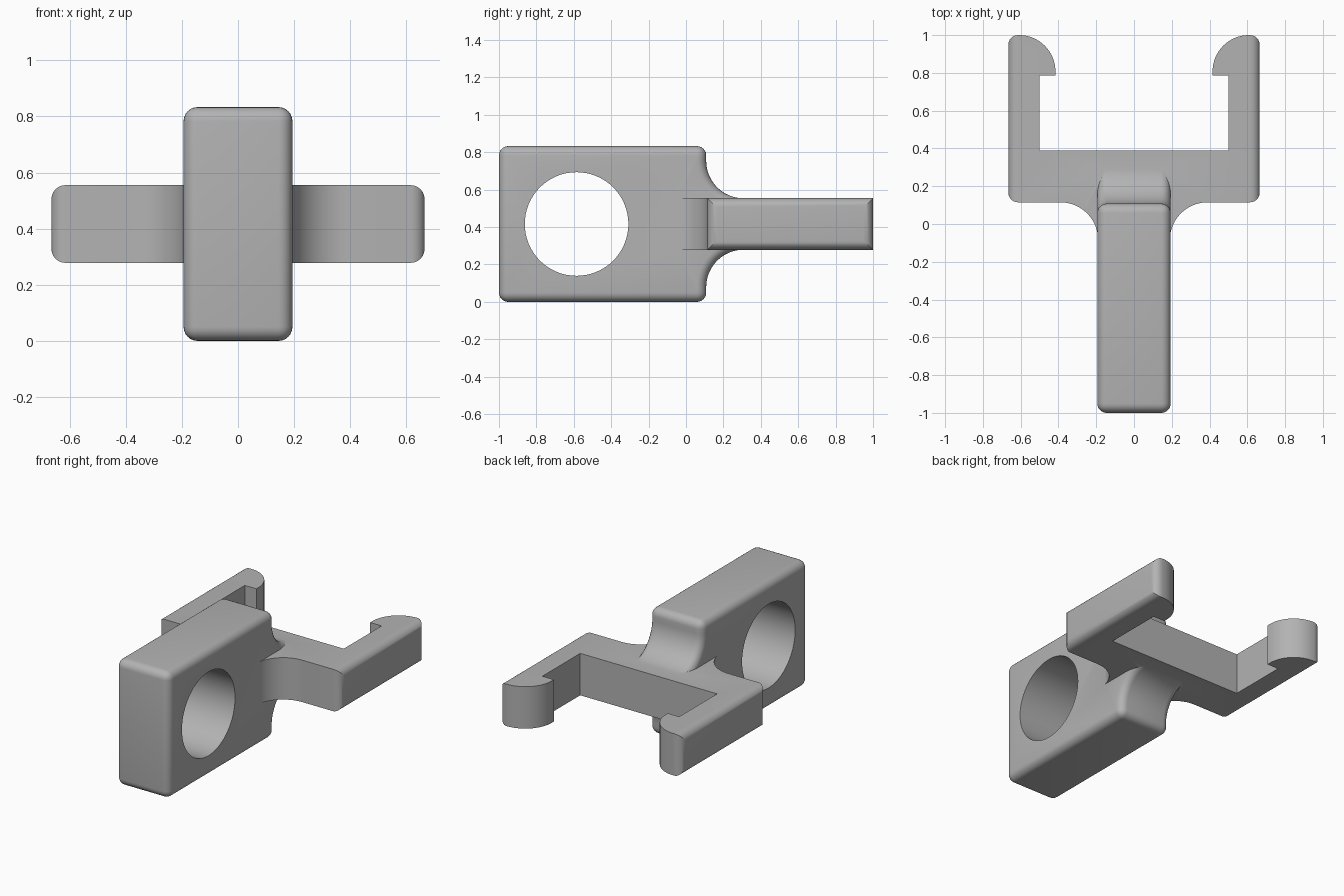
import bpy
import bmesh
from math import cos, sin, pi, radians

cube = bpy.data.objects.get("Cube")
if cube:
    bpy.data.objects.remove(cube)

HALF_W = 0.194      # half thickness of the block
HEIGHT = 0.833      # height of the block
MID = HEIGHT / 2
ARM_X = 0.665       # outer face of the fork arms
ARM_H = 0.277       # fork thickness
ROUND = 0.05        # rounded edge radius
FILLET = 0.2        # concave fillet radius

grey = bpy.data.materials.new("plain_grey")
grey.use_nodes = True
colour = (0.45, 0.45, 0.45, 1)
grey.diffuse_color = colour
grey.node_tree.nodes["Principled BSDF"].inputs["Base Color"].default_value = colour


def arc(cx, cy, r, start, end, n=16):
    angles = [radians(start + (end - start) * i / n) for i in range(n + 1)]
    return [(cx + r * cos(a), cy + r * sin(a)) for a in angles]


def prism(name, points, depth, place, round_edge):
    """Extrude a closed profile and round the edges picked by round_edge."""
    bm = bmesh.new()
    face = bm.faces.new([bm.verts.new(place(u, v, -depth)) for u, v in points])
    moved = bmesh.ops.extrude_face_region(bm, geom=[face], use_keep_orig=True)
    far = [g for g in moved["geom"] if isinstance(g, bmesh.types.BMVert)]
    bmesh.ops.translate(bm, verts=far, vec=[2 * c for c in place(0, 0, depth)]
                        if place(0, 0, 0) == (0, 0, 0) else
                        [b - a for a, b in zip(place(0, 0, -depth), place(0, 0, depth))])
    bmesh.ops.recalc_face_normals(bm, faces=bm.faces)
    edges = [e for e in bm.edges if round_edge(e.verts[0].co, e.verts[1].co)]
    bmesh.ops.bevel(bm, geom=edges, offset=ROUND, offset_type='OFFSET',
                    segments=6, profile=0.5, affect='EDGES', clamp_overlap=False)
    bmesh.ops.recalc_face_normals(bm, faces=bm.faces)
    mesh = bpy.data.meshes.new(name)
    bm.to_mesh(mesh)
    bm.free()
    mesh.materials.append(grey)
    obj = bpy.data.objects.new(name, mesh)
    bpy.context.collection.objects.link(obj)
    return obj


def combine(target, other, operation):
    mod = target.modifiers.new(operation.lower(), 'BOOLEAN')
    mod.operation, mod.solver, mod.object = operation, 'EXACT', other
    bpy.context.view_layer.objects.active = target
    bpy.ops.object.modifier_apply(modifier=mod.name)
    bpy.data.objects.remove(other)


# Block with a necked-down back, drawn from the side
neck = ARM_H / 2 - 0.001
upper = [(-1, MID), (0.108, MID)]
upper += arc(0.108 + FILLET, neck + FILLET, FILLET, 180, 270) + [(0.36, neck)]
side = upper + [(y, -z) for y, z in reversed(upper)]


def block_edge(a, b):
    along_side = abs(a.x - b.x) < 1e-4 and max(a.y, b.y) < 0.359
    corner = abs(a.x - b.x) > 0.1 and abs(a.z - MID) > MID - 0.01
    return along_side or corner


clip = prism("clip_body", side, HALF_W, lambda y, z, x: (x, y, z + MID), block_edge)

# Fork with hooked tips, drawn from above
half = arc(0.39, -0.085, FILLET, 180, 90)
half += [(ARM_X, 0.115), (ARM_X, 1.0)]
half += arc(0.608, 0.808, 0.192, 90, 180)
half += [(0.416, 0.785), (0.5, 0.785), (0.5, 0.39)]
outline = half + [(-x, y) for x, y in reversed(half)]


def arm_edge(a, b):
    return abs(a.x - b.x) < 1e-4 and abs(a.x) > ARM_X - 1e-3


fork = prism("fork", outline, ARM_H / 2, lambda x, y, z: (x, y, z + MID), arm_edge)
combine(clip, fork, 'UNION')

# Round hole through the block
circle = arc(-0.585, 0, 0.277, 0, 360, 64)[:-1]
cutter = prism("hole_cutter", circle, 0.5, lambda y, z, x: (x, y, z + MID),
               lambda a, b: False)
cutter.hide_render = True
combine(clip, cutter, 'DIFFERENCE')

bpy.ops.object.select_all(action='DESELECT')
clip.select_set(True)
bpy.context.view_layer.objects.active = clip
bpy.ops.object.shade_smooth_by_angle(angle=radians(30))
